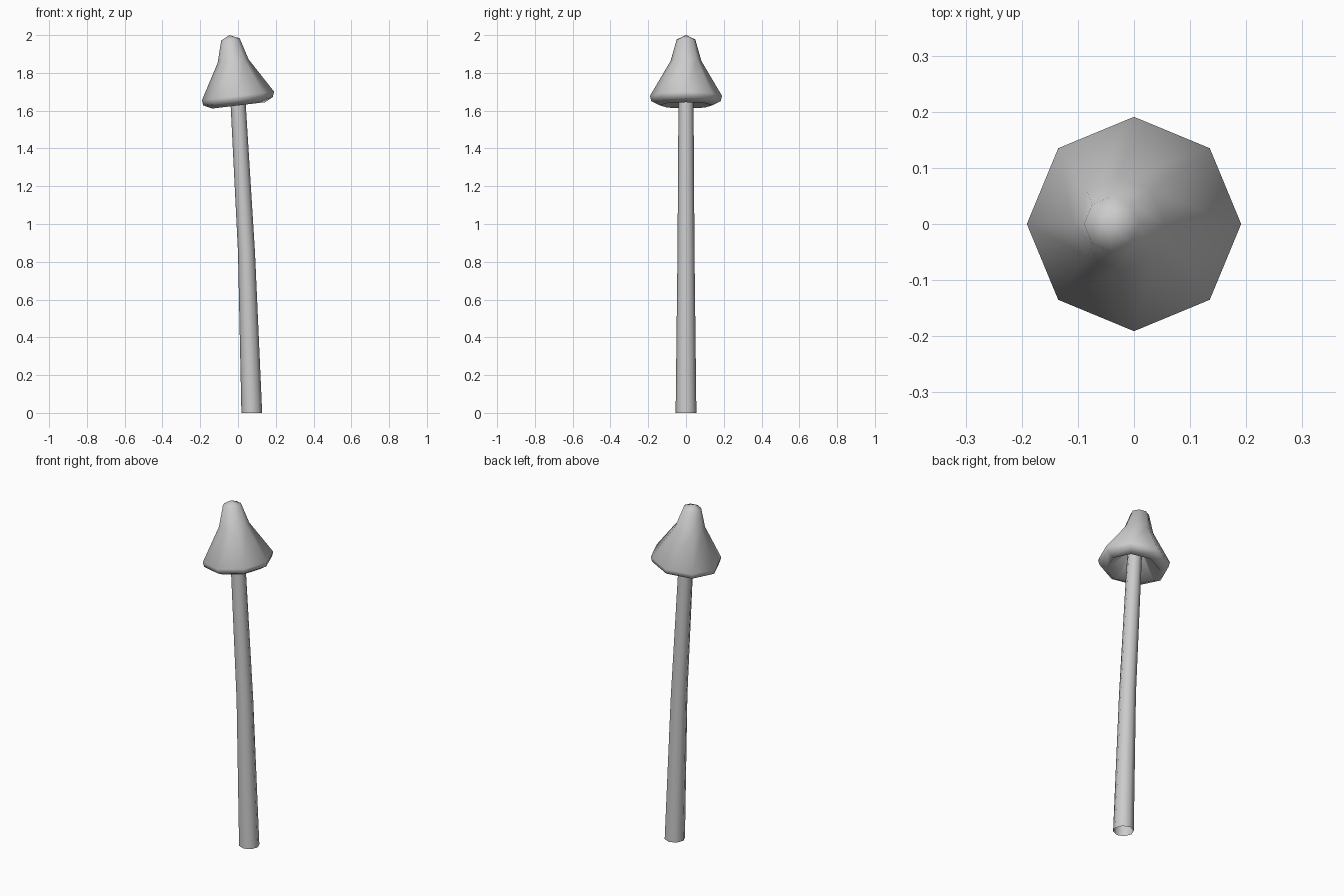
import bpy, bmesh, math

if "Cube" in bpy.data.objects:
    bpy.data.objects.remove(bpy.data.objects["Cube"])

SIDES = 8


def loft(name, rings, apex=None):
    """Skin eight-sided rings given as (centre x, centre z, radius, z slope along x)."""
    bm = bmesh.new()
    loops = []
    for cx, cz, r, slope in rings:
        loop = []
        for i in range(SIDES):
            a = 2 * math.pi * i / SIDES
            dx = r * math.cos(a)
            loop.append(bm.verts.new((cx + dx, r * math.sin(a), cz + slope * dx)))
        loops.append(loop)
    for low, high in zip(loops, loops[1:]):
        for i in range(SIDES):
            j = (i + 1) % SIDES
            bm.faces.new((low[i], low[j], high[j], high[i]))
    if apex:
        tip = bm.verts.new(apex)
        for i in range(SIDES):
            bm.faces.new((loops[-1][i], loops[-1][(i + 1) % SIDES], tip))
    for f in bm.faces:
        f.smooth = True
    mesh = bpy.data.meshes.new(name)
    bm.to_mesh(mesh)
    bm.free()
    obj = bpy.data.objects.new(name, mesh)
    bpy.context.collection.objects.link(obj)
    return obj


# Leaning stem, open at the bottom and running up inside the cap
loft("stem", [
    (0.073, 0.0, 0.055, 0),
    (0.045, 0.85, 0.045, 0),
    (0.001, 1.63, 0.040, 0.05),
    (-0.008, 1.77, 0.038, 0.1),
])

# Tilted bell cap: hollow underside, rolled rim, narrow rounded peak
loft("cap", [
    (-0.008, 1.76, 0.038, 0.12),
    (0.004, 1.628, 0.140, 0.12),
    (0.0, 1.650, 0.184, 0.12),
    (0.0, 1.678, 0.191, 0.12),
    (-0.026, 1.862, 0.082, 0.12),
    (-0.040, 1.977, 0.049, 0.12),
], apex=(-0.046, 0, 2.0))
